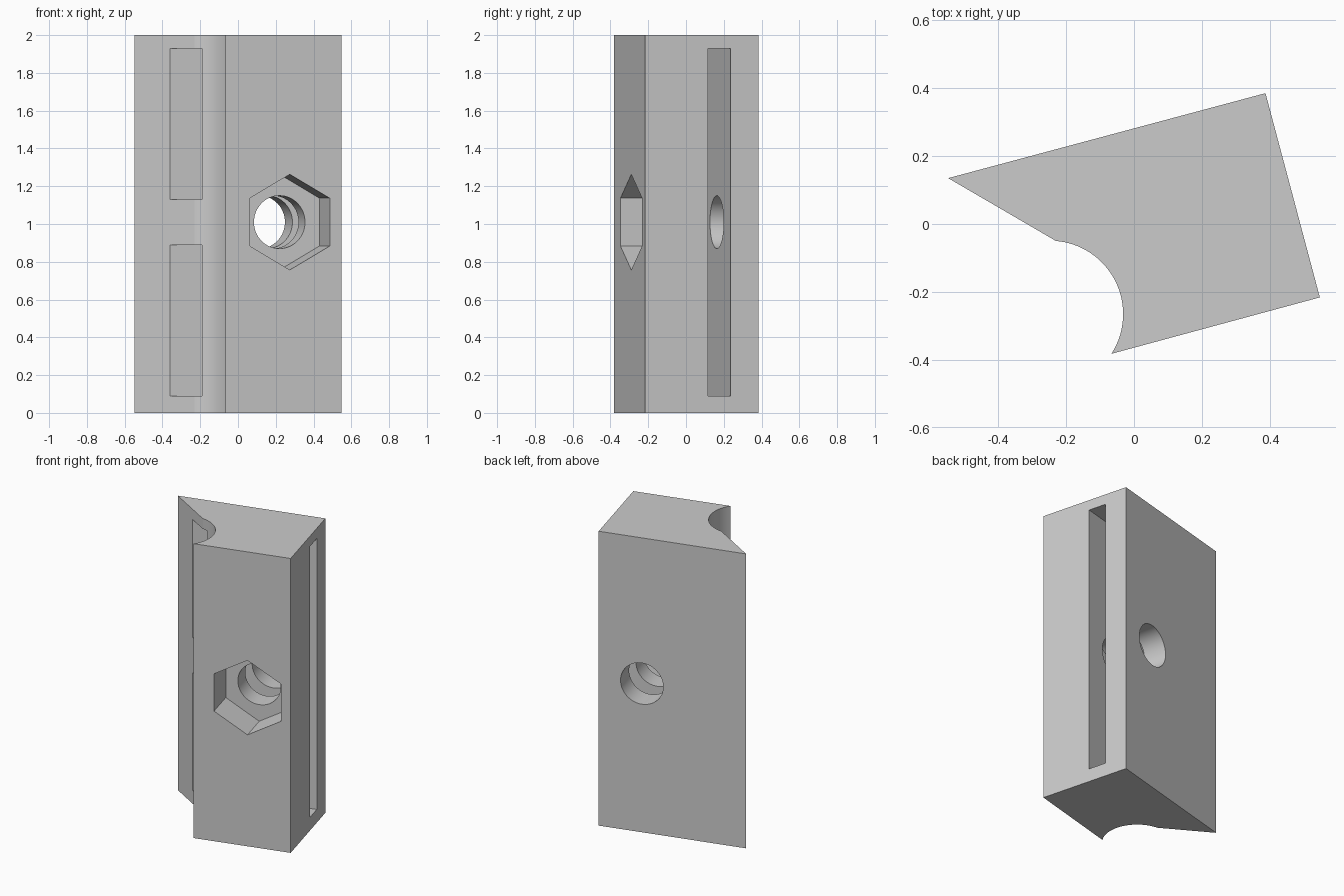
import bpy, bmesh, math
from mathutils import Matrix, Vector

if "Cube" in bpy.data.objects:
    bpy.data.objects.remove(bpy.data.objects["Cube"])

TILT = Matrix.Rotation(math.radians(15), 4, 'Z')


def prism(name, points, extrude):
    """Closed outline of 3D points, extruded along a vector."""
    bm = bmesh.new()
    face = bm.faces.new([bm.verts.new(p) for p in points])
    new = bmesh.ops.extrude_face_region(bm, geom=[face])['geom']
    bmesh.ops.translate(bm, vec=extrude,
                        verts=[g for g in new if isinstance(g, bmesh.types.BMVert)])
    bmesh.ops.recalc_face_normals(bm, faces=bm.faces)
    mesh = bpy.data.meshes.new(name)
    bm.to_mesh(mesh)
    bm.free()
    obj = bpy.data.objects.new(name, mesh)
    bpy.context.collection.objects.link(obj)
    return obj


def side_cutter(name, outline, v0, v1):
    """Outline in the tilted length/height plane, extruded through the thickness."""
    pts = [TILT @ Vector((u, v0, z)) for u, z in outline]
    return prism(name, pts, TILT @ Vector((0, v1 - v0, 0)))


def ring(u, z, r, n):
    return [(u + r * math.sin(2 * math.pi * i / n), z + r * math.cos(2 * math.pi * i / n))
            for i in range(n)]


# Block: tilted outline with a round scoop between the slanted and long sides
cx, cy, r = -0.248, -0.265, 0.216
a0 = math.atan2(-0.381 - cy, -0.068 - cx)
a1 = math.atan2(-0.05 - cy, -0.23 - cx)
arc = [(cx + r * math.cos(a0 + (a1 - a0) * i / 28),
        cy + r * math.sin(a0 + (a1 - a0) * i / 28)) for i in range(29)]
profile = [(-0.547, 0.135), (0.387, 0.385), (0.547, -0.216)] + arc
block = prism("clamp_block", [(x, y, 0) for x, y in profile], (0, 0, 2))

# Through slot: one tall opening on the right, split in two on the slanted side
e, m = 0.8, -0.05
slot = [(e, 0.09), (e, 1.93), (-e, 1.93), (-e, 1.13),
        (m, 1.13), (m, 0.89), (-e, 0.89), (-e, 0.09)]

# Bolt hole and hexagonal nut recess
cutters = [side_cutter("slot_cutter", slot, -0.006, 0.118),
           side_cutter("nut_cutter", ring(0.19, 1.01, 0.253, 6), -0.6, -0.14),
           side_cutter("bolt_cutter", ring(0.19, 1.01, 0.14, 64), -0.3, 0.6)]

bpy.context.view_layer.objects.active = block
block.select_set(True)
for c in cutters:
    mod = block.modifiers.new(c.name, 'BOOLEAN')
    mod.operation = 'DIFFERENCE'
    mod.solver = 'EXACT'
    mod.object = c
    bpy.ops.object.modifier_apply(modifier=mod.name)
for c in cutters:
    bpy.data.objects.remove(c)

bpy.ops.object.shade_smooth_by_angle(angle=math.radians(15))
